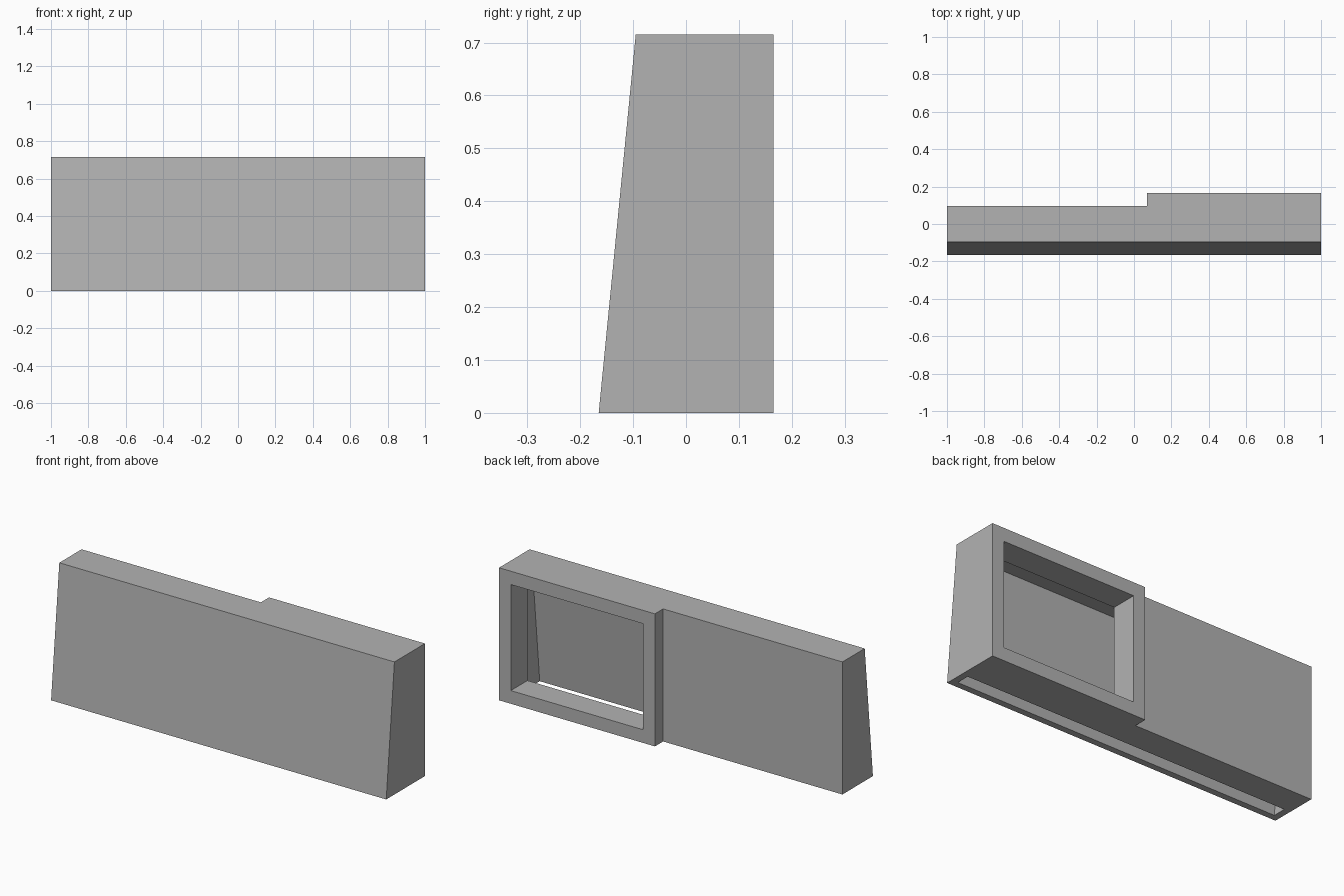
import bpy
import bmesh
from mathutils import Vector

cube = bpy.data.objects.get("Cube")
if cube:
    bpy.data.objects.remove(cube, do_unlink=True)

HEIGHT = 0.715
SLOPE = 0.07          # how far the front leans back over the full height

grey = bpy.data.materials.new("plain grey")
grey.use_nodes = True
colour = (0.45, 0.45, 0.45, 1)
grey.diffuse_color = colour
grey.node_tree.nodes["Principled BSDF"].inputs["Base Color"].default_value = colour


def prism(name, outline, sweep):
    """Extrude a flat outline along a vector into a closed solid."""
    bm = bmesh.new()
    face = bm.faces.new([bm.verts.new(p) for p in outline])
    result = bmesh.ops.extrude_face_region(bm, geom=[face])
    moved = [v for v in result["geom"] if isinstance(v, bmesh.types.BMVert)]
    bmesh.ops.translate(bm, verts=moved, vec=Vector(sweep))
    bmesh.ops.recalc_face_normals(bm, faces=bm.faces)
    mesh = bpy.data.meshes.new(name)
    bm.to_mesh(mesh)
    bm.free()
    mesh.materials.append(grey)
    obj = bpy.data.objects.new(name, mesh)
    bpy.context.collection.objects.link(obj)
    return obj


def cut(target, cutter):
    """Subtract a cutter and discard it."""
    cutter.hide_render = True
    mod = target.modifiers.new("cut", "BOOLEAN")
    mod.operation = "DIFFERENCE"
    mod.solver = "EXACT"
    mod.object = cutter
    bpy.context.view_layer.objects.active = target
    bpy.ops.object.modifier_apply(modifier=mod.name)
    bpy.data.objects.remove(cutter, do_unlink=True)


# Housing: stepped plan raised to full height, front leaning back
plan = [(-1, -0.165), (1, -0.165), (1, 0.165), (0.07, 0.165), (0.07, 0.095), (-1, 0.095)]
housing = prism("housing", [(x, y, 0) for x, y in plan], (0, 0, HEIGHT))
for v in housing.data.vertices:
    if v.co.z > 0.1 and v.co.y < -0.1:
        v.co.y += SLOPE

# Long inner cavity, open through a slot in the underside
section = [(-0.133, -0.03), (-0.13, 0), (-0.066, 0.655), (0.023, 0.647),
           (0.023, 0.066), (-0.058, 0), (-0.058, -0.03)]
cavity = prism("cavity_cutter", [(-0.964, y, z) for y, z in section], (1.928, 0, 0))
cut(housing, cavity)

# Rectangular window in the thick rear block, opening into the cavity
x0, x1, z0, z1 = 0.14, 0.93, 0.071, 0.643
corners = [(x0, z0), (x1, z0), (x1, z1), (x0, z1)]
window = prism("window_cutter", [(x, 0.0, z) for x, z in corners], (0, 0.3, 0))
cut(housing, window)
